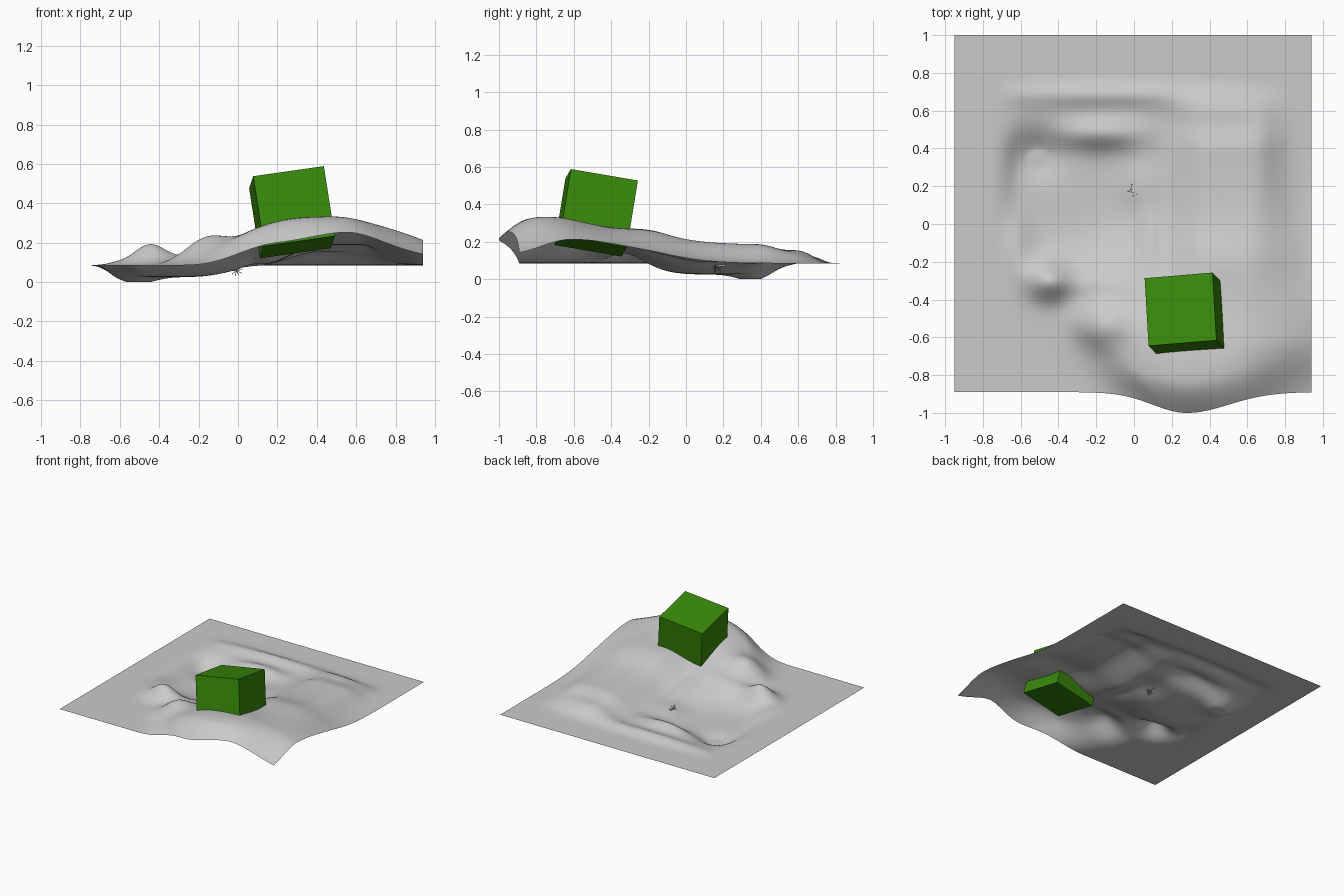
import bpy, bmesh, math
from mathutils import Matrix, Vector

if "Cube" in bpy.data.objects:
    bpy.data.objects.remove(bpy.data.objects["Cube"])


def material(name, rgb):
    m = bpy.data.materials.new(name)
    m.diffuse_color = (*rgb, 1)
    m.use_nodes = True
    m.node_tree.nodes["Principled BSDF"].inputs["Base Color"].default_value = m.diffuse_color
    return m


GREY = material("stone grey", (0.59, 0.59, 0.59))
GREEN = material("leaf green", (0.039, 0.25, 0.003))


def make_object(name, bm, mat):
    me = bpy.data.meshes.new(name)
    bm.to_mesh(me)
    bm.free()
    me.materials.append(mat)
    ob = bpy.data.objects.new(name, me)
    bpy.context.collection.objects.link(ob)
    return ob


def smooth(a, b, t):
    t = max(0, min(1, (t - a) / (b - a)))
    return t * t * (3 - 2 * t)


def bell(t, c, s_low, s_high):
    return math.exp(-0.5 * ((t - c) / (s_low if t < c else s_high)) ** 2)


# Sculpted bumps and hollows: centre x, y, width x, y, height
BUMPS = [
    (-0.45, -0.30, 0.08, 0.07, 0.100),   # left mound
    (-0.17, -0.53, 0.10, 0.09, 0.090),   # middle mound
    (-0.62, -0.10, 0.06, 0.14, 0.025),   # left rim
    (0.90, -0.42, 0.20, 0.36, 0.055),    # right shoulder
    (0.40, -0.20, 0.20, 0.11, 0.02),     # hill back step
    (-0.18, 0.475, 0.15, 0.055, 0.055),  # basin back ridge
    (-0.15, 0.69, 0.36, 0.05, 0.035),    # outer back ridge
    (0.45, 0.62, 0.18, 0.06, 0.04),
    (-0.53, 0.38, 0.10, 0.09, -0.055),   # deep pocket
    (-0.22, -0.31, 0.14, 0.06, 0.03),    # saddle between mounds
    (0.08, -0.05, 0.04, 0.12, 0.02),
    (0.02, 0.20, 0.09, 0.09, 0.03),      # basin right rim
]
BASE = 0.085


def height(x, y):
    # main hill with a steep front left shoulder
    left = math.exp(-abs((x - 0.45) / 0.56) ** 3)
    z = 0.245 * (left if x < 0.45 else bell(x, 0.45, 1, 0.34)) * bell(y, -0.72, 0.22, 0.32)
    z *= 1 - 0.4 * bell(x, 0.2, 0.2, 0.2) * smooth(-0.76, -0.95, y)
    # plateau on the back right
    z += 0.1 * (smooth(0.12, 0.42, x) * smooth(0.95, 0.6, x)
                * smooth(0.72, 0.38, y) * smooth(-0.6, -0.1, y))
    for cx, cy, sx, sy, h in BUMPS:
        z += h * bell(x, cx, sx, sx) * bell(y, cy, sy, sy)
    r2 = ((x + 0.32) / 0.41) ** 2 + ((y - 0.15) / 0.34) ** 2
    z -= 0.06 * math.exp(-r2 * r2)
    # flat border on the left, back and front left; right edge fades backwards
    z *= smooth(-0.77, -0.61, x) * smooth(0.86, 0.66, y)
    z *= smooth(-0.32, 0.2, x + 1.3 * (y + 0.89))
    z *= 1 - smooth(0.66, 0.93, x) * smooth(-0.2, 0.55, y)
    z *= 1 - 0.35 * smooth(0.55, 0.95, x) * smooth(-0.6, -0.89, y)
    return max(0, BASE + z)


# Terrain sheet, front edge bulging forward
X0, X1, Y0, Y1, N = -0.95, 0.94, -0.89, 1.0, 150
bm = bmesh.new()
bmesh.ops.create_grid(bm, x_segments=N, y_segments=N, size=1)
for v in bm.verts:
    x = X0 + (v.co.x + 1) / 2 * (X1 - X0)
    y = Y0 + (v.co.y + 1) / 2 * (Y1 - Y0)
    bulge = 0.11 * bell(x, 0.28, 0.18, 0.22) * smooth(-0.55, Y0, y)
    v.co = (x, y - bulge, height(x, y))
for f in bm.faces:
    f.smooth = True
make_object("terrain", bm, GREY)

# Tilted cube resting in the hill
ax = Vector((0.365, 0.03, 0.052)).normalized()
az = ax.cross(Vector((-0.015, 0.355, -0.06))).normalized()
ay = az.cross(ax)
rot = Matrix((ax, ay, az)).transposed().to_4x4()
bm = bmesh.new()
bmesh.ops.create_cube(bm, size=0.364,
                      matrix=Matrix.Translation((0.274, -0.48, 0.355)) @ rot)
make_object("tilted_cube", bm, GREEN)

# Tiny spiky twig poking through the basin
bm = bmesh.new()
for i in range(5):
    a = i * math.pi / 5 + 0.2
    bmesh.ops.create_cone(
        bm, cap_ends=True, segments=6, radius1=0.002, radius2=0.002, depth=0.06,
        matrix=Matrix.Translation((-0.008, 0.15 + 0.008 * i, 0.06))
        @ Matrix.Rotation(a, 4, 'Y'))
bmesh.ops.create_cube(
    bm, size=1, matrix=Matrix.Translation((-0.008, 0.19, 0.075))
    @ Matrix.Diagonal((0.016, 0.045, 0.016, 1)))
make_object("twig", bm, GREY)
